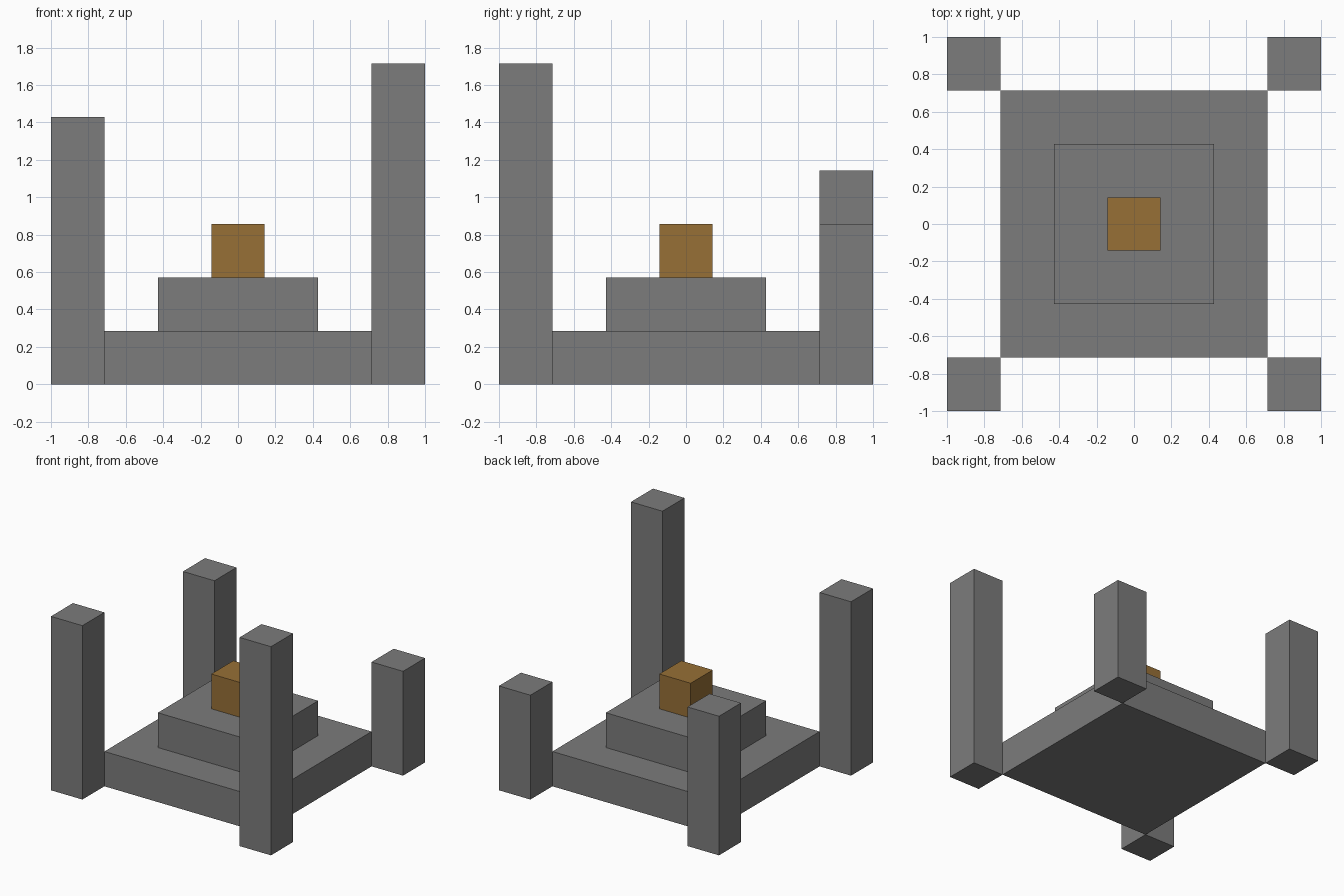
import bpy

cube = bpy.data.objects.get("Cube")
if cube:
    bpy.data.objects.remove(cube, do_unlink=True)

U = 1 / 7  # the building grid


def make_material(name, rgb):
    mat = bpy.data.materials.new(name)
    mat.use_nodes = True
    colour = (*rgb, 1)
    mat.diffuse_color = colour
    mat.node_tree.nodes["Principled BSDF"].inputs["Base Color"].default_value = colour
    return mat


stone = make_material("grey stone", (0.2, 0.2, 0.2))
gold = make_material("dull gold", (0.31, 0.16, 0.037))


def block(name, x, y, bottom, width, height, mat):
    """Square block with its sizes given in grid units."""
    bpy.ops.mesh.primitive_cube_add(size=1, location=(x * U, y * U, (bottom + height / 2) * U))
    obj = bpy.context.object
    obj.name = name
    obj.scale = (width * U, width * U, height * U)
    bpy.ops.object.transform_apply(location=False, rotation=False, scale=True)
    obj.data.materials.append(mat)


# Stepped platform with the gold block on top
block("lower_step", 0, 0, 0, 10, 2, stone)
block("upper_step", 0, 0, 2, 6, 2, stone)
block("gold_block", 0, 0, 4, 2, 2, gold)

# Corner pillars of falling height
for name, x, y, height in (
    ("front_left_pillar", 1, -1, 12),
    ("front_right_pillar", -1, -1, 10),
    ("back_right_pillar", -1, 1, 8),
    ("back_left_pillar", 1, 1, 6),
):
    block(name, x * 6, y * 6, 0, 2, height, stone)
